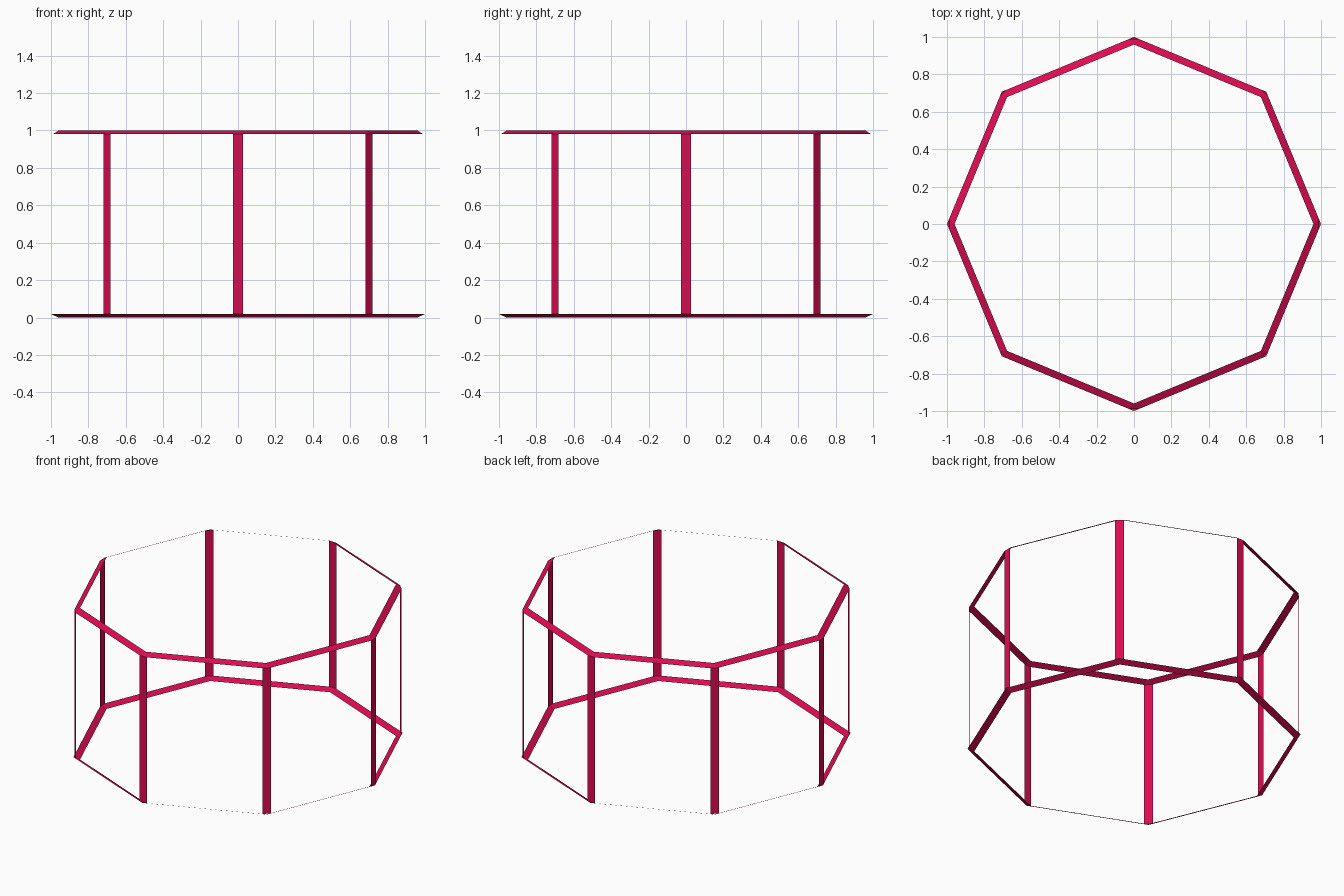
import bpy, bmesh
from math import sin, cos, pi
from mathutils import Vector

if "Cube" in bpy.data.objects:
    bpy.data.objects.remove(bpy.data.objects["Cube"])

N = 8            # sides
R = 1.0          # corner radius
H = 1.0          # height
CUT = 0.0287     # set-back of each post edge from the corner
INSET = 0.0375   # horizontal width of the ring strips
DROP = 0.0188    # vertical height of the ring strips

mat = bpy.data.materials.new("crimson")
mat.diffuse_color = (0.70, 0.004, 0.085, 1)
mat.use_nodes = True
mat.node_tree.nodes["Principled BSDF"].inputs["Base Color"].default_value = mat.diffuse_color


def corner(i, z, r=R):
    a = 2 * pi * i / N
    return Vector((r * cos(a), r * sin(a), z))


def toward(i, j, z):
    # point on the side from corner i toward corner j
    p, q = corner(i, z), corner(j, z)
    return p + (q - p).normalized() * CUT


def build(name, faces):
    bm = bmesh.new()
    for pts in faces:
        bm.faces.new([bm.verts.new(p) for p in pts])
    bmesh.ops.remove_doubles(bm, verts=bm.verts, dist=1e-5)
    me = bpy.data.meshes.new(name)
    bm.to_mesh(me)
    bm.free()
    me.materials.append(mat)
    ob = bpy.data.objects.new(name, me)
    bpy.context.collection.objects.link(ob)


r_in = R - INSET / cos(pi / N)
lo, hi = DROP, H - DROP

# Flat upright posts, one across each corner
build("posts", [[toward(i, i - 1, lo), toward(i, i + 1, lo),
                 toward(i, i + 1, hi), toward(i, i - 1, hi)] for i in range(N)])

# Top ring: sloping strips with a small triangle at each clipped corner
top = []
for i in range(N):
    top.append([toward(i, i + 1, hi), toward(i + 1, i, hi),
                corner(i + 1, H, r_in), corner(i, H, r_in)])
    top.append([toward(i, i - 1, hi), toward(i, i + 1, hi), corner(i, H, r_in)])
build("top_ring", top)

# Bottom ring: sloping strips with pointed corners
build("bottom_ring", [[corner(i, 0, r_in), corner(i + 1, 0, r_in),
                       corner(i + 1, lo), corner(i, lo)] for i in range(N)])
